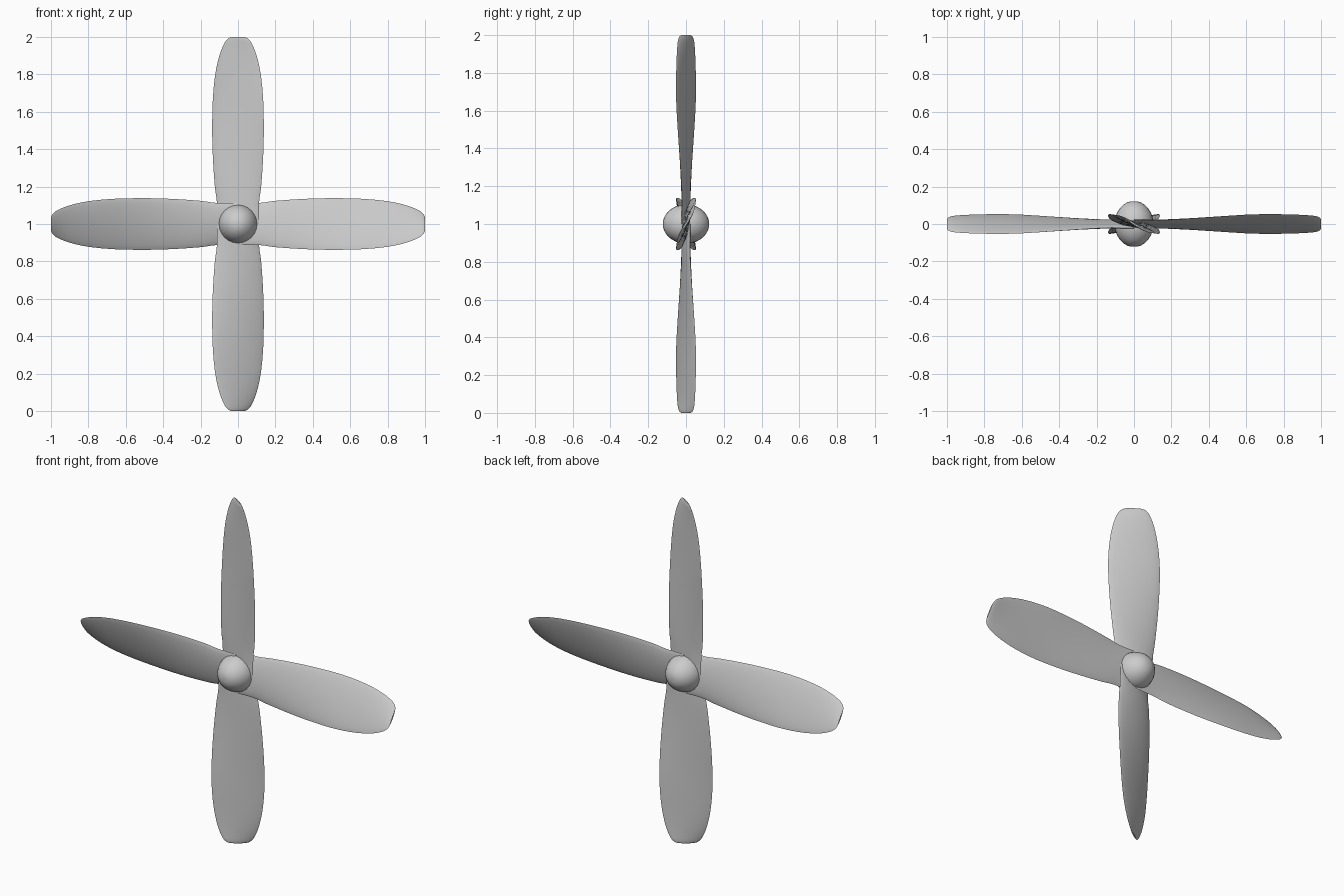
import bpy
import bmesh
from math import sin, cos, pi, radians

cube = bpy.data.objects.get("Cube")
if cube:
    bpy.data.objects.remove(cube)

HUB_HEIGHT = 1.0

# Blade stations: radius, half chord, half thickness, twist in degrees
STATIONS = [
    (0.0, 0.115, 0.018, 11), (0.12, 0.115, 0.018, 10), (0.2, 0.126, 0.017, 10.5),
    (0.4, 0.141, 0.015, 15), (0.6, 0.146, 0.013, 20), (0.72, 0.141, 0.012, 22),
    (0.82, 0.129, 0.011, 23.5), (0.9, 0.111, 0.01, 26), (0.95, 0.093, 0.009, 29),
    (0.98, 0.076, 0.008, 32), (0.995, 0.058, 0.006, 34), (1.0, 0.042, 0.004, 35),
]

# Spinner profile: distance from the axle, distance along the axle
HUB_PROFILE = [(0.104, 0.0), (0.101, 0.03), (0.092, 0.058), (0.075, 0.085),
               (0.055, 0.104), (0.035, 0.116), (0.015, 0.121)]


def loft(name, rings):
    """Skin a list of closed rings and cap both ends."""
    bm = bmesh.new()
    loops = [[bm.verts.new(p) for p in ring] for ring in rings]
    n = len(loops[0])
    for a, b in zip(loops, loops[1:]):
        for i in range(n):
            j = (i + 1) % n
            bm.faces.new((a[i], a[j], b[j], b[i]))
    bm.faces.new(loops[0])
    bm.faces.new(loops[-1])
    bmesh.ops.recalc_face_normals(bm, faces=bm.faces)
    mesh = bpy.data.meshes.new(name)
    bm.to_mesh(mesh)
    bm.free()
    return mesh


def add_object(name, mesh, turn=0.0):
    obj = bpy.data.objects.new(name, mesh)
    bpy.context.collection.objects.link(obj)
    obj.location.z = HUB_HEIGHT
    obj.rotation_euler.y = turn
    return obj


def smooth(obj, angle):
    bpy.ops.object.select_all(action='DESELECT')
    obj.select_set(True)
    bpy.context.view_layer.objects.active = obj
    bpy.ops.object.shade_smooth_by_angle(angle=radians(angle))


def refine(stations, steps=3):
    """Insert extra stations along a smooth curve through the given ones."""
    out = []
    last = len(stations) - 1
    for i in range(last):
        p0, p1 = stations[max(i - 1, 0)], stations[i]
        p2, p3 = stations[i + 1], stations[min(i + 2, last)]
        h = p2[0] - p1[0]
        for s in range(steps):
            t = s / steps
            row = [p1[0] + h * t]
            for k in range(1, len(p1)):
                m1 = (p2[k] - p0[k]) / (p2[0] - p0[0]) * h
                m2 = (p3[k] - p1[k]) / (p3[0] - p1[0]) * h
                row.append((2*t**3 - 3*t**2 + 1) * p1[k] + (t**3 - 2*t**2 + t) * m1
                           + (3*t**2 - 2*t**3) * p2[k] + (t**3 - t**2) * m2)
            out.append(row)
    return out + [stations[-1]]


def blade_section(radius, chord, thick, twist, count=20):
    """Lens-shaped section, thin at both edges and pitched by the twist."""
    w = radians(twist)
    ring = []
    for i in range(count):
        a = 2 * pi * i / count
        c = chord * cos(a)
        t = thick * sin(a) * abs(sin(a)) ** 0.5
        ring.append((radius, c * sin(w) - t * cos(w), c * cos(w) + t * sin(w)))
    return ring


# Four identical blades around the axle
blade_mesh = loft("blade", [blade_section(*s) for s in refine(STATIONS)])
for k, side in enumerate(("left", "bottom", "right", "top")):
    blade = add_object(side + "_blade", blade_mesh, k * pi / 2)
smooth(blade, 40)

# Spinner hub, the same front and back
SIDES = 24
profile = [(r, -y) for r, y in reversed(HUB_PROFILE[1:])] + HUB_PROFILE
hub_rings = [[(r * cos(2 * pi * i / SIDES), y, r * sin(2 * pi * i / SIDES))
              for i in range(SIDES)] for r, y in profile]
smooth(add_object("hub", loft("hub", hub_rings)), 40)
